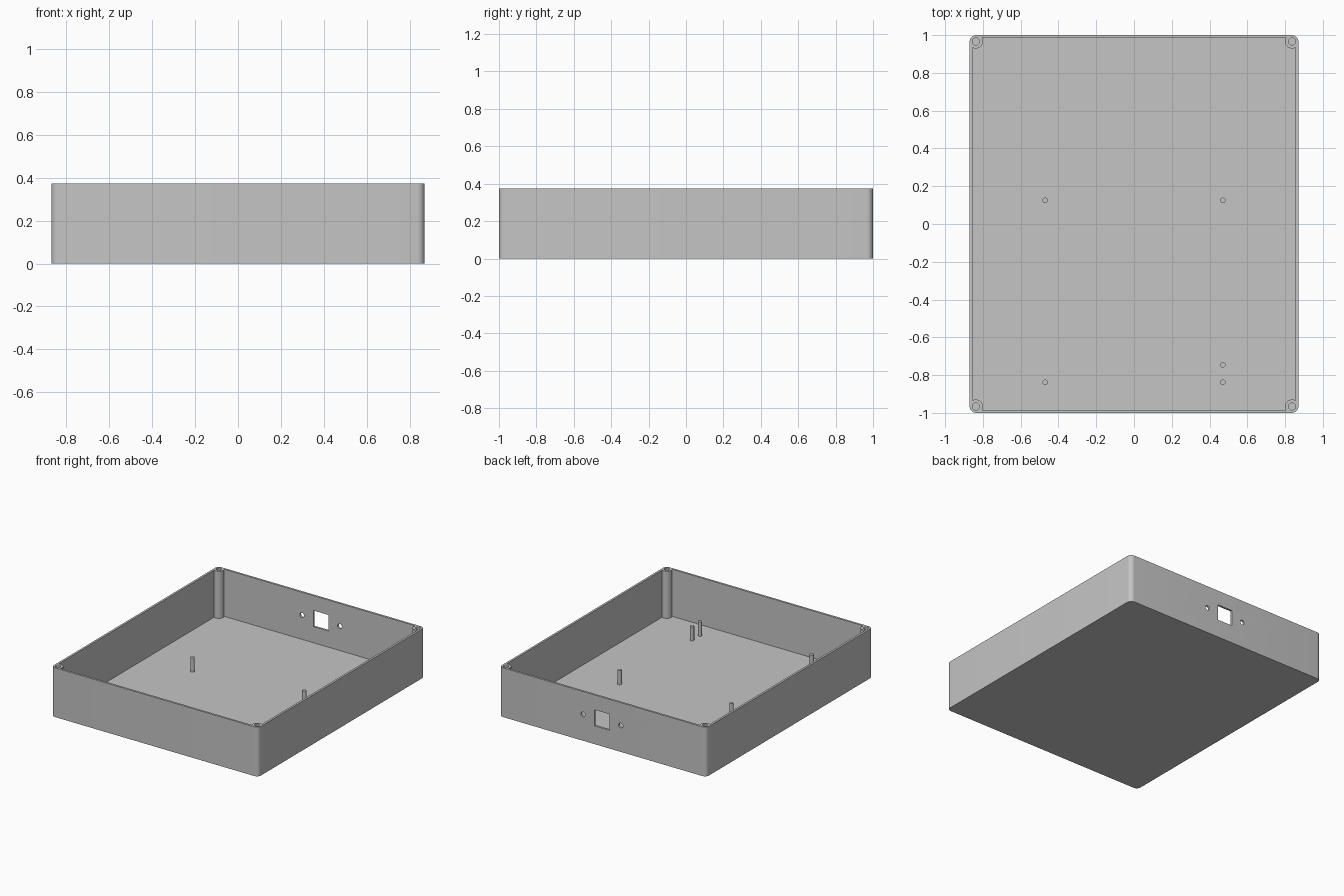
import bpy
import bmesh
from mathutils import Matrix, Vector

cube = bpy.data.objects.get("Cube")
if cube:
    bpy.data.objects.remove(cube, do_unlink=True)

HALF_X, HALF_Y, HEIGHT = 0.87, 1.0, 0.374
WALL = 0.016
POST_X, POST_Y = 0.837, 0.966

grey = bpy.data.materials.new("plain grey")
grey.use_nodes = True
colour = (0.56, 0.56, 0.56, 1)
grey.diffuse_color = colour
grey.node_tree.nodes["Principled BSDF"].inputs["Base Color"].default_value = colour


def make_object(name, bm):
    mesh = bpy.data.meshes.new(name)
    bm.to_mesh(mesh)
    bm.free()
    mesh.materials.append(grey)
    obj = bpy.data.objects.new(name, mesh)
    bpy.context.collection.objects.link(obj)
    return obj


def box(name, low, high, corner=0):
    """Box between two corners, with optional rounded upright edges."""
    low, high = Vector(low), Vector(high)
    bm = bmesh.new()
    bmesh.ops.create_cube(bm, size=1)
    bmesh.ops.scale(bm, vec=high - low, verts=bm.verts)
    bmesh.ops.translate(bm, vec=(low + high) / 2, verts=bm.verts)
    if corner:
        upright = [e for e in bm.edges
                   if abs(e.verts[0].co.z - e.verts[1].co.z) > 0.01]
        bmesh.ops.bevel(bm, geom=upright, offset=corner, segments=10,
                        profile=0.5, affect='EDGES')
    return make_object(name, bm)


def cylinder(name, centre, radius, length, axis='Z'):
    bm = bmesh.new()
    turn = Matrix.Rotation(1.5707963, 4, 'X') if axis == 'Y' else Matrix()
    bmesh.ops.create_cone(bm, cap_ends=True, segments=32, radius1=radius,
                          radius2=radius, depth=length,
                          matrix=Matrix.Translation(centre) @ turn)
    return make_object(name, bm)


def select_only(obj):
    bpy.ops.object.select_all(action='DESELECT')
    obj.select_set(True)
    bpy.context.view_layer.objects.active = obj


def cut(target, cutter):
    """Subtract the cutter from the target, then discard it."""
    cutter.hide_render = True
    mod = target.modifiers.new("cut", 'BOOLEAN')
    mod.operation = 'DIFFERENCE'
    mod.solver = 'EXACT'
    mod.object = cutter
    select_only(target)
    bpy.ops.object.modifier_apply(modifier=mod.name)
    bpy.data.objects.remove(cutter, do_unlink=True)


def smooth(obj):
    select_only(obj)
    bpy.ops.object.shade_smooth_by_angle(angle=0.6)


# Open tray: the cavity leaves a round screw post in every corner
corners = [(sx * POST_X, sy * POST_Y) for sx in (-1, 1) for sy in (-1, 1)]
tray = box("enclosure_tray", (-HALF_X, -HALF_Y, 0), (HALF_X, HALF_Y, HEIGHT), 0.034)
inner_x, inner_y = HALF_X - WALL, HALF_Y - WALL
cavity = box("cavity_cutter", (-inner_x, -inner_y, WALL), (inner_x, inner_y, 0.5))
for x, y in corners:
    cut(cavity, cylinder("post_shape", (x, y, 0.25), 0.037, 1))
cut(tray, cavity)

# Screw holes down into the posts
for x, y in corners:
    cut(tray, cylinder("screw_hole", (x, y, 0.3), 0.019, 0.2))

# Rear connector opening with a mounting hole on each side
PORT_X, PORT_Z = 0.007, 0.2
cut(tray, box("port_cutter", (PORT_X - 0.063, 0.9, PORT_Z - 0.061),
              (PORT_X + 0.063, 1.1, PORT_Z + 0.061)))
for side in (-1, 1):
    cut(tray, cylinder("port_screw_hole", (PORT_X + side * 0.159, 1, PORT_Z),
                       0.018, 0.2, 'Y'))
smooth(tray)

# Standoff pegs on the floor
pegs = {
    "back_right_peg": (-0.47, 0.125),
    "back_left_peg": (0.47, 0.125),
    "front_right_peg": (-0.47, -0.838),
    "front_left_peg": (0.47, -0.838),
    "inner_left_peg": (0.47, -0.745),
}
for name, (x, y) in pegs.items():
    smooth(cylinder(name, (x, y, 0.067), 0.0145, 0.114))
